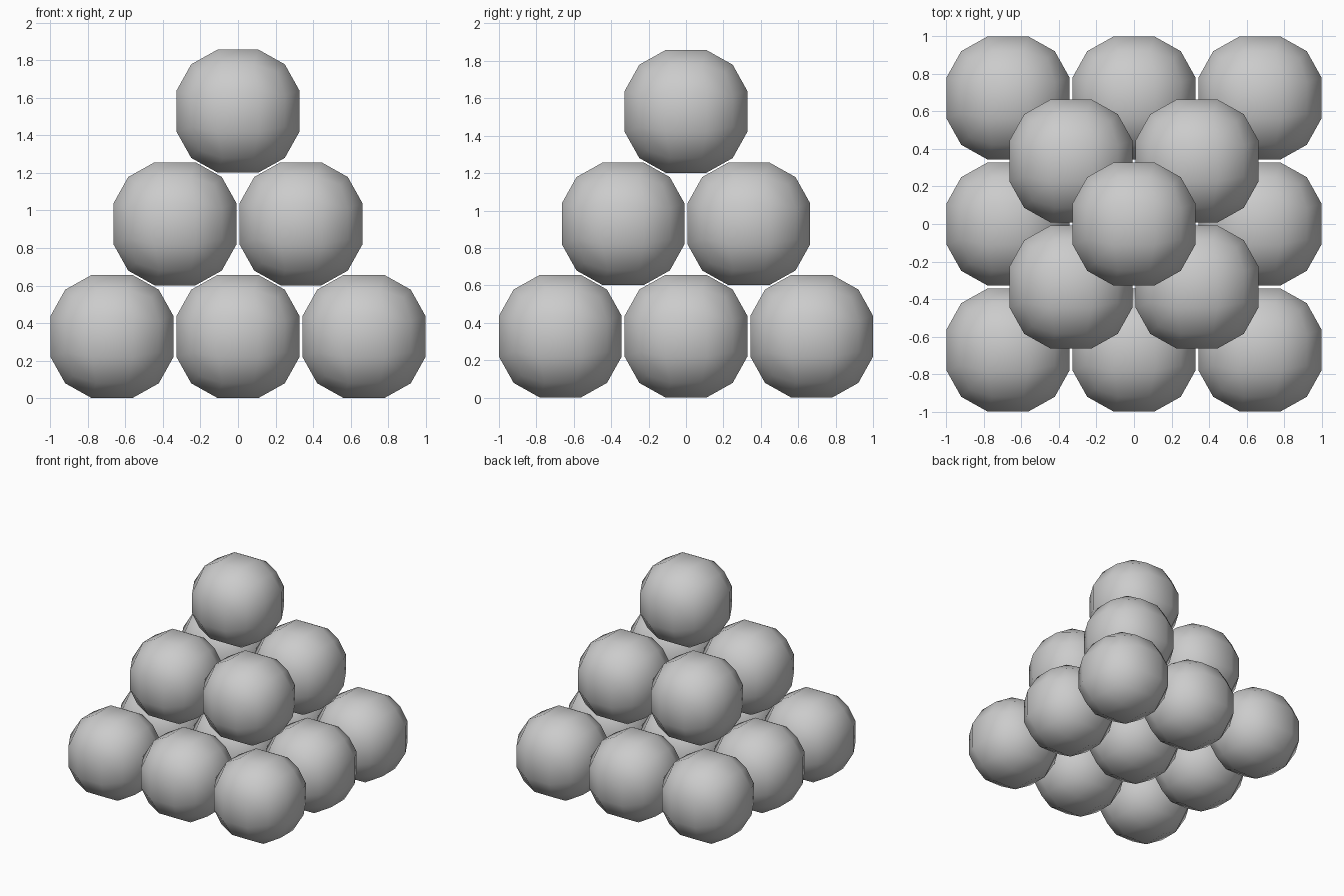
import bpy, bmesh

if "Cube" in bpy.data.objects:
    bpy.data.objects.remove(bpy.data.objects["Cube"])

HALF = 0.328      # half height of a ball, measured to its flat middle faces
PITCH = 0.672     # spacing of balls within a layer
RISE = 0.601      # height between layers


# Ball: cube with a 3 x 3 grid per side, pushed out to a sphere
def ball_mesh():
    bm = bmesh.new()
    bmesh.ops.create_cube(bm, size=2)
    bmesh.ops.subdivide_edges(bm, edges=bm.edges[:], cuts=2, use_grid_fill=True)
    for v in bm.verts:
        v.co = v.co.normalized()
    scale = HALF / max(v.co.z for v in bm.verts)
    for v in bm.verts:
        v.co *= scale
    for f in bm.faces:
        f.smooth = True
    mesh = bpy.data.meshes.new("ball")
    bm.to_mesh(mesh)
    bm.free()
    return mesh


# Square pyramid stack: 3 x 3, 2 x 2, then a single ball
mesh = ball_mesh()
for layer, count in enumerate((3, 2, 1)):
    offset = (count - 1) / 2
    for i in range(count):
        for j in range(count):
            ball = bpy.data.objects.new(f"ball_layer{layer + 1}_{i + 1}_{j + 1}", mesh)
            ball.location = ((i - offset) * PITCH, (j - offset) * PITCH,
                             HALF + layer * RISE)
            bpy.context.collection.objects.link(ball)
